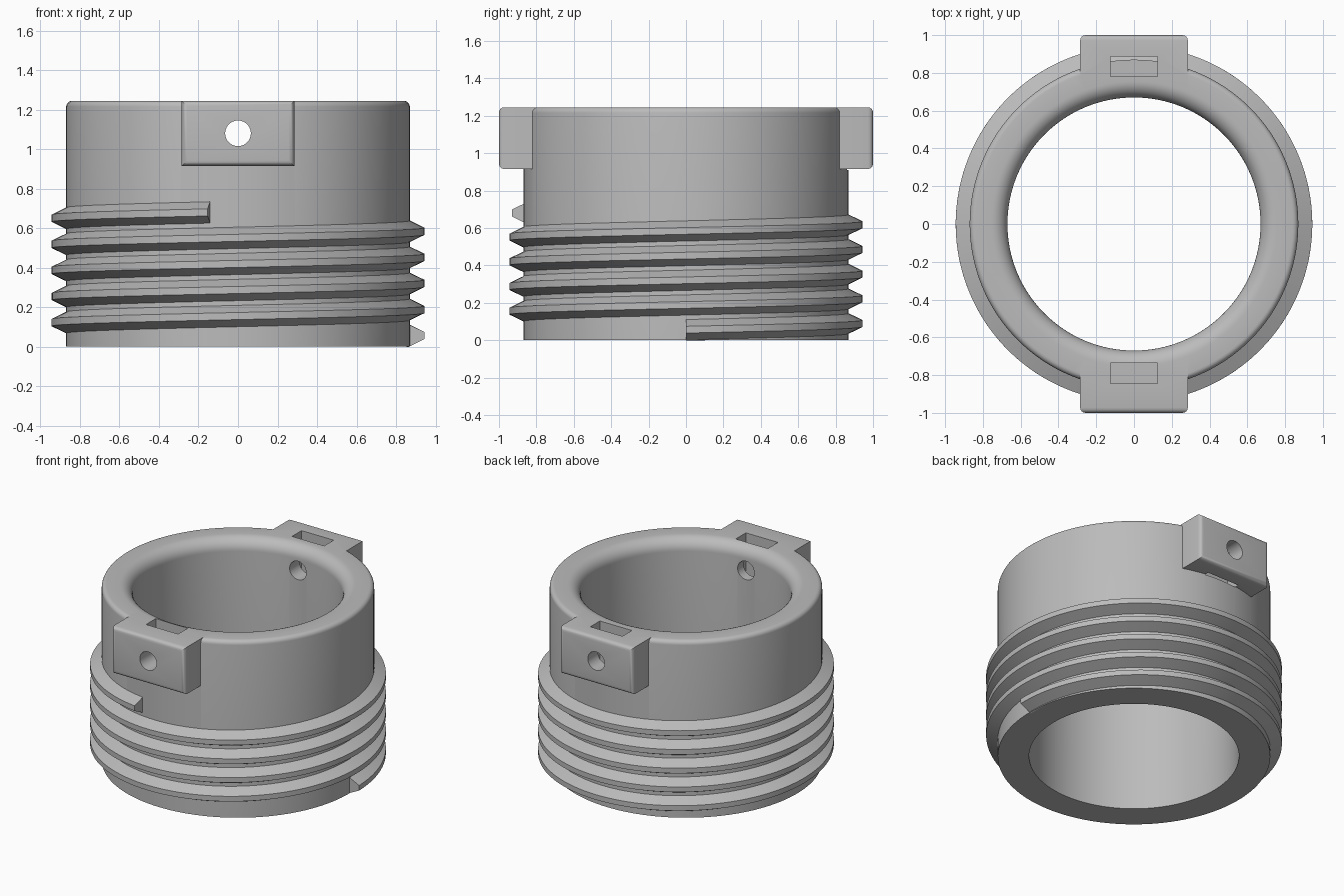
import bpy, bmesh, math

if "Cube" in bpy.data.objects:
    bpy.data.objects.remove(bpy.data.objects["Cube"], do_unlink=True)

HEIGHT, OUTER, BORE = 1.245, 0.87, 0.67
SEGMENTS = 128

grey = bpy.data.materials.new("plain_grey")
grey.use_nodes = True
GREY = (0.5, 0.5, 0.5, 1)
grey.diffuse_color = GREY
grey.node_tree.nodes["Principled BSDF"].inputs["Base Color"].default_value = GREY


def make_object(name, bm):
    bmesh.ops.recalc_face_normals(bm, faces=bm.faces)
    mesh = bpy.data.meshes.new(name)
    bm.to_mesh(mesh)
    bm.free()
    mesh.materials.append(grey)
    obj = bpy.data.objects.new(name, mesh)
    bpy.context.collection.objects.link(obj)
    return obj


def activate(obj):
    bpy.ops.object.select_all(action='DESELECT')
    obj.select_set(True)
    bpy.context.view_layer.objects.active = obj


def bridge_rings(bm, rings, closed):
    """Skin equal rings of vertices, optionally joining last to first."""
    n = len(rings[0])
    pairs = list(zip(rings, rings[1:]))
    if closed:
        pairs.append((rings[-1], rings[0]))
    for a, b in pairs:
        for i in range(n):
            j = (i + 1) % n
            bm.faces.new((a[i], a[j], b[j], b[i]))


def ring(bm, profile, angle, rise=0):
    c, s = math.cos(angle), math.sin(angle)
    return [bm.verts.new((r * c, r * s, z + rise)) for r, z in profile]


def fillet(r, z, radius, start, end, steps):
    return [(r + radius * math.cos(math.radians(start + (end - start) * i / steps)),
             z + radius * math.sin(math.radians(start + (end - start) * i / steps)))
            for i in range(steps + 1)]


def box(name, x, y0, y1, z0, z1):
    bm = bmesh.new()
    bmesh.ops.create_cube(bm, size=1)
    for v in bm.verts:
        v.co.x *= 2 * x
        v.co.y = y1 if v.co.y > 0 else y0
        v.co.z = z1 if v.co.z > 0 else z0
    return make_object(name, bm)


def boolean(target, tool, operation):
    mod = target.modifiers.new(operation, 'BOOLEAN')
    mod.operation, mod.object, mod.solver = operation, tool, 'EXACT'
    activate(target)
    bpy.ops.object.modifier_apply(modifier=mod.name)
    bpy.data.objects.remove(tool, do_unlink=True)


# Collar: lathed wall with a small outer and a large inner rounding
profile = [(BORE, 0), (OUTER, 0)]
profile += fillet(OUTER - 0.03, HEIGHT - 0.03, 0.03, 0, 90, 5)
profile += fillet(BORE + 0.085, HEIGHT - 0.085, 0.085, 90, 180, 9)
bm = bmesh.new()
bridge_rings(bm, [ring(bm, profile, math.tau * i / SEGMENTS)
                  for i in range(SEGMENTS)], True)
collar = make_object("collar", bm)

# Lugs: blocks on front and back, rounded around the outward face
for side, name in ((-1, "front_lug"), (1, "back_lug")):
    lug = box(name, 0.285, *sorted((side * 0.78, side)), 0.915, HEIGHT)
    bm = bmesh.new()
    bm.from_mesh(lug.data)
    rim = [e for e in bm.edges if all(abs(v.co.y) > 0.99 for v in e.verts)]
    bmesh.ops.bevel(bm, geom=rim, offset=0.028, segments=4, profile=0.5,
                    affect='EDGES')
    bm.to_mesh(lug.data)
    bm.free()
    boolean(collar, lug, 'UNION')

# Nut slots from above
for y0, y1 in ((-0.845, -0.735), (0.78, 0.886)):
    boolean(collar, box("slot_cutter", 0.125, y0, y1, 0.91, HEIGHT + 0.1),
            'DIFFERENCE')

# Screw hole through both lugs
bm = bmesh.new()
bmesh.ops.create_cone(bm, cap_ends=True, segments=40, radius1=0.065,
                      radius2=0.065, depth=2.4)
for v in bm.verts:
    v.co = (v.co.x, v.co.z, v.co.y + 1.08)
boolean(collar, make_object("hole_cutter", bm), 'DIFFERENCE')

# Screw thread: trapezoid swept along a rising helix
PITCH, TURNS = 0.132, 4.724
tooth = [(0.86, -0.059), (0.944, -0.018), (0.944, 0.018), (0.86, 0.059)]
steps = int(TURNS * SEGMENTS)
bm = bmesh.new()
rings = [ring(bm, tooth, math.tau * TURNS * i / steps,
              0.056 + PITCH * TURNS * i / steps) for i in range(steps + 1)]
bridge_rings(bm, rings, False)
for end in (rings[0], rings[-1]):
    bm.faces.new(end)
thread = make_object("screw_thread", bm)

for obj in (collar, thread):
    activate(obj)
    bpy.ops.object.shade_smooth_by_angle(angle=math.radians(25))
